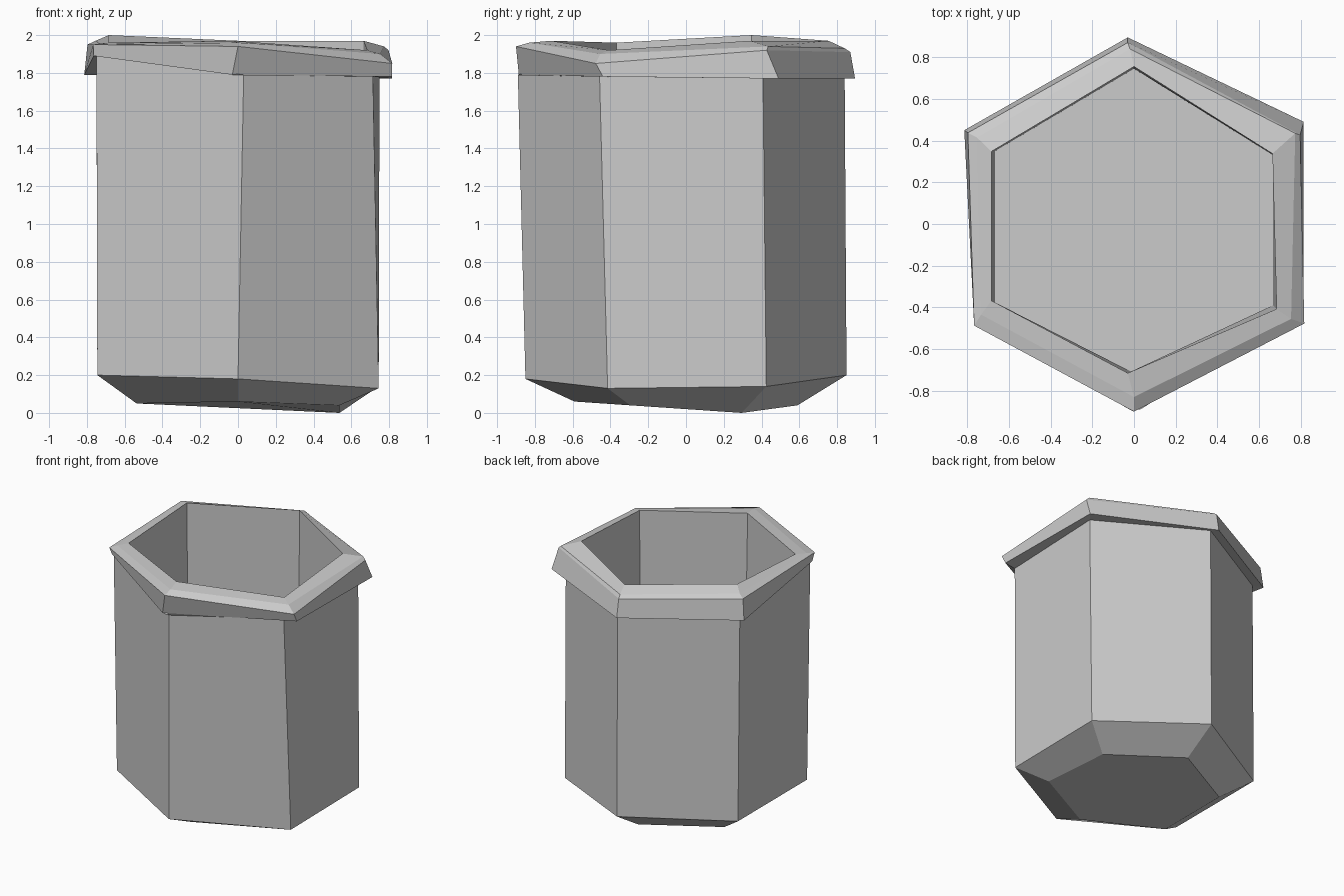
import bpy
import bmesh
from math import cos, sin, radians

old = bpy.data.objects.get("Cube")
if old:
    bpy.data.objects.remove(old, do_unlink=True)

# One plain grey for the whole pot
grey = bpy.data.materials.new("stone grey")
grey.use_nodes = True
colour = (0.6, 0.6, 0.6, 1)
grey.diffuse_color = colour
grey.node_tree.nodes["Principled BSDF"].inputs["Base Color"].default_value = colour

CORNERS = ("front", "front_left", "back_left", "back", "back_right", "front_right")


def ring(rx, ry, heights, shift_x=0, shift_y=0, **nudges):
    """Uneven hexagon: one height per corner, optional (x, y) nudges by corner."""
    points = []
    for i, (corner, z) in enumerate(zip(CORNERS, heights)):
        angle = radians(60 * i - 90)
        nx, ny = nudges.get(corner, (0, 0))
        points.append((rx * cos(angle) + shift_x + nx,
                       ry * sin(angle) + shift_y + ny, z))
    return points


def loft(name, rings, cap_start=False, cap_end=False):
    """Skin consecutive rings with flat faces, with optional end caps."""
    bm = bmesh.new()
    loops = [[bm.verts.new(p) for p in points] for points in rings]
    for low, high in zip(loops, loops[1:]):
        for i in range(len(low)):
            j = (i + 1) % len(low)
            bm.faces.new((low[i], low[j], high[j], high[i]))
    if cap_start:
        bm.faces.new(list(reversed(loops[0])))
    if cap_end:
        bm.faces.new(loops[-1])
    mesh = bpy.data.meshes.new(name)
    bm.to_mesh(mesh)
    bm.free()
    mesh.materials.append(grey)
    obj = bpy.data.objects.new(name, mesh)
    bpy.context.collection.objects.link(obj)
    return obj


# Cross-sections from the ground up, then over the rim and back down inside
base = ring(0.62, 0.59, (0.06, 0.04, 0, 0.04, 0.05, 0.05))
hip = ring(0.86, 0.85, (0.18, 0.13, 0.14, 0.2, 0.2, 0.2), front_left=(0, 0.01))
neck = ring(0.865, 0.865, (1.79, 1.78, 1.78, 1.78, 1.8, 1.89), 0, -0.025,
            front=(0.03, 0), front_left=(-0.035, 0))
lip_under = ring(0.94, 0.89, (1.79, 1.78, 1.77, 1.77, 1.79, 1.89), 0, 0.005,
                 front=(-0.03, 0), back=(-0.03, 0), back_left=(0, 0.04),
                 front_right=(0.05, -0.02))
lip_edge = ring(0.92, 0.885, (1.94, 1.85, 1.92, 1.91, 1.95, 1.95), 0, -0.015,
                front_left=(0.02, -0.02), back=(-0.03, 0),
                back_right=(0, 0.01), front_right=(0.03, -0.03))
lip_crest = ring(0.87, 0.83, (1.96, 1.9, 1.94, 1.93, 1.97, 1.955), 0, 0,
                 front_left=(0, -0.04), back_left=(0.02, 0.02),
                 back=(-0.02, 0.01), front_right=(0.02, -0.02))
mouth = ring(0.79, 0.735, (1.97, 1.92, 1.97, 1.97, 2, 1.96), 0, 0.02,
             front=(-0.03, 0), front_left=(0, -0.06), back_left=(-0.02, -0.05),
             back_right=(0, -0.04), front_right=(0, -0.02))
floor = ring(0.77, 0.73, (0.2,) * len(CORNERS), 0, 0.015,
             front_left=(0, -0.04), back_left=(0, -0.05),
             back_right=(0, -0.03), front_right=(0, -0.03))

loft("pot_body", [base, hip, neck], cap_start=True)
loft("pot_rim", [neck, lip_under, lip_edge, lip_crest, mouth])
loft("pot_inside", [mouth, floor], cap_end=True)
